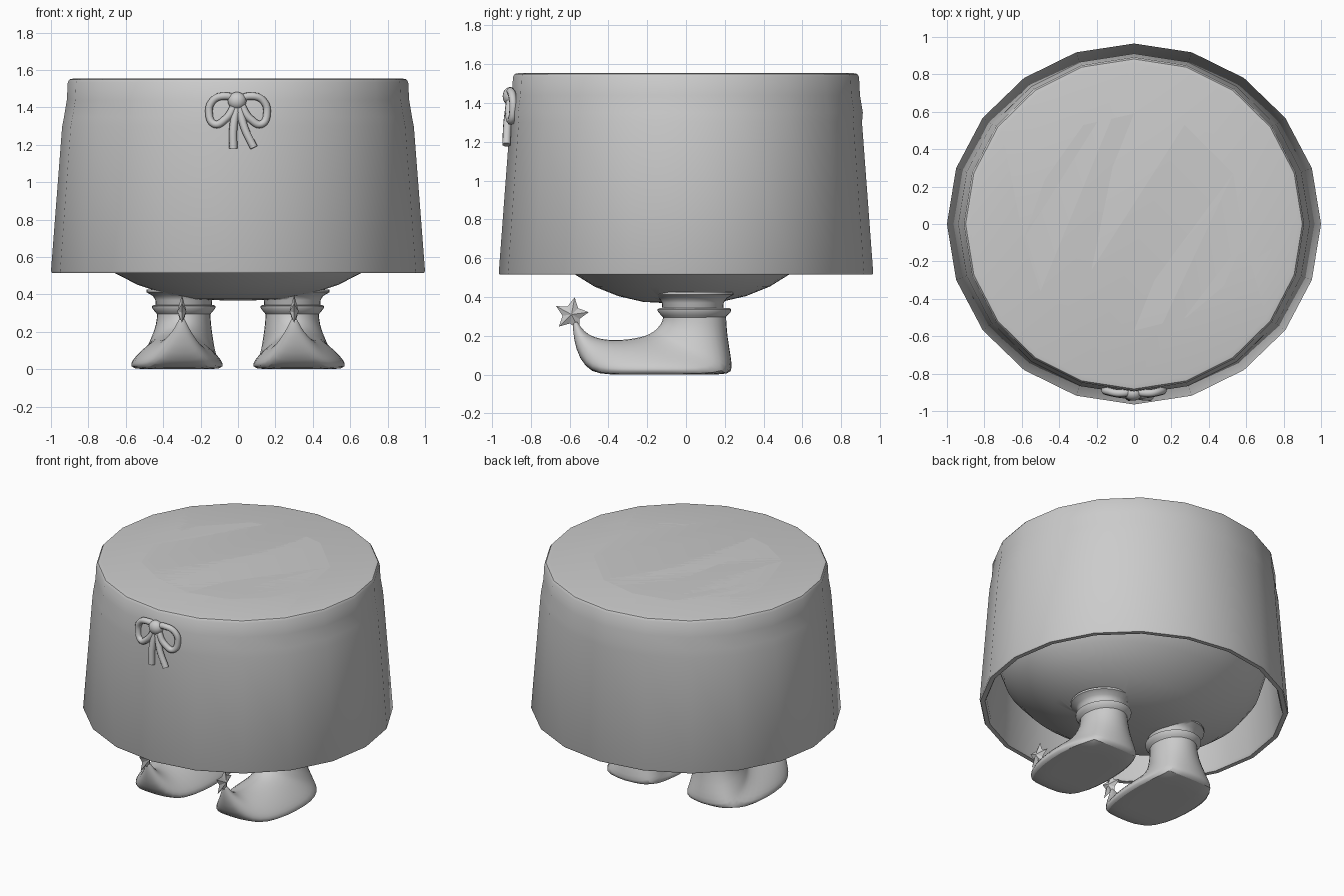
import bpy, bmesh, math
from mathutils import Vector

if "Cube" in bpy.data.objects:
    bpy.data.objects.remove(bpy.data.objects["Cube"])

grey = bpy.data.materials.new("plain_grey")
grey.diffuse_color = (0.6, 0.6, 0.6, 1)
grey.use_nodes = True
grey.node_tree.nodes["Principled BSDF"].inputs["Base Color"].default_value = grey.diffuse_color


def finish(name, bm, angle=50):
    bmesh.ops.recalc_face_normals(bm, faces=bm.faces)
    me = bpy.data.meshes.new(name)
    bm.to_mesh(me)
    bm.free()
    ob = bpy.data.objects.new(name, me)
    bpy.context.collection.objects.link(ob)
    me.materials.append(grey)
    smooth(ob, angle)
    return ob


def smooth(ob, angle):
    bpy.ops.object.select_all(action='DESELECT')
    ob.select_set(True)
    bpy.context.view_layer.objects.active = ob
    bpy.ops.object.shade_smooth_by_angle(angle=math.radians(angle))


def skin(bm, rings):
    """Join consecutive closed rings of points with quads."""
    rows = [[bm.verts.new(p) for p in r] for r in rings]
    n = len(rows[0])
    for a, b in zip(rows, rows[1:]):
        for i in range(n):
            j = (i + 1) % n
            bm.faces.new((a[i], a[j], b[j], b[i]))
    return rows


def oval(rx, ry, z, n, cx=0, cy=0):
    return [(cx + rx * math.sin(2 * math.pi * i / n),
             cy + ry * math.cos(2 * math.pi * i / n), z) for i in range(n)]


# Skirt: twenty-sided wall with thickness and a flat top round a wide opening
bm = bmesh.new()
profile = [(0.865, 1.51), (0.9, 1.3), (0.955, 0.535), (0.965, 0.515), (0.995, 0.515),
           (1.0, 0.525), (0.94, 1.3), (0.93, 1.35), (0.915, 1.44), (0.91, 1.535),
           (0.9, 1.55), (0.875, 1.555)]
rows = skin(bm, [oval(r, r * 0.965 if r > 0.93 else r * 0.98, z, 20) for r, z in profile])
half = [(0.27, 0.53), (0.53, 0.27), (0.59, -0.08), (0.5, -0.36), (0.28, -0.5)]
hole = [(0, 0.59)] + half + [(0, -0.57)] + [(-x, y) for x, y in reversed(half)]
hv = [bm.verts.new((x, y, 1.555)) for x, y in hole]
loop = [bm.edges.new((hv[i], hv[(i + 1) % 12])) for i in range(12)]
top = rows[-1]
loop += [bm.edges.get((top[i], top[(i + 1) % 20])) for i in range(20)]
bmesh.ops.bridge_loops(bm, edges=loop)
finish("skirt", bm, 40)

# Body: rounded bowl hidden by the skirt, capped for the leg union
bm = bmesh.new()
bowl = [(0.08, 0.07, 0.368), (0.25, 0.2, 0.375), (0.4, 0.33, 0.405), (0.54, 0.45, 0.453),
        (0.66, 0.55, 0.515), (0.77, 0.67, 0.6), (0.85, 0.77, 0.71), (0.885, 0.83, 0.85),
        (0.89, 0.85, 1.0), (0.88, 0.84, 1.15), (0.83, 0.8, 1.33), (0.75, 0.73, 1.46),
        (0.65, 0.64, 1.54)]
rows = skin(bm, [oval(a, b, z, 48, 0, -0.02) for a, b, z in bowl])
bm.faces.new(rows[0])
bm.faces.new(rows[-1])
body = finish("body", bm)

# Legs: short flared stubs merged into the bowl
for s in (-1, 1):
    bm = bmesh.new()
    rings = [(0.1, 0.325), (0.14, 0.328), (0.15, 0.345), (0.152, 0.37),
             (0.165, 0.392), (0.2, 0.412), (0.2, 0.425)]
    rows = skin(bm, [oval(r, r * 1.05, z, 32, s * 0.29, 0.035) for r, z in rings])
    bm.faces.new(rows[0])
    bm.faces.new(rows[-1])
    leg = finish("leg_helper", bm)
    mod = body.modifiers.new("join_leg", 'BOOLEAN')
    mod.operation, mod.solver, mod.object = 'UNION', 'EXACT', leg
    bpy.context.view_layer.objects.active = body
    bpy.ops.object.modifier_apply(modifier=mod.name)
    bpy.data.objects.remove(leg)
bm = bmesh.new()
bm.from_mesh(body.data)
# Open the bowl at the top and sink the stubs so they read as hollow from inside
bmesh.ops.delete(bm, geom=[f for f in bm.faces if f.calc_center_median().z > 1.535], context='FACES')
bmesh.ops.delete(bm, geom=[f for f in bm.faces if 0.415 < f.calc_center_median().z < 0.43
                           and f.normal.z > 0.9], context='FACES')
bm.to_mesh(body.data)
bm.free()
smooth(body, 60)

# Boots: slanted sections given as instep point, sole point, half width, sole squareness
sections = [((-0.12, 0.31), (0.21, 0.31), 0.145, 0, 0), ((-0.125, 0.275), (0.215, 0.2), 0.15, 0.1, 0),
            ((-0.145, 0.25), (0.235, 0.09), 0.175, 0.3, 0.01), ((-0.16, 0.237), (0.24, 0.03), 0.19, 0.45, 0.015),
            ((-0.175, 0.225), (0.23, 0.0), 0.205, 0.6, 0.02), ((-0.21, 0.205), (0.1, 0), 0.235, 1, 0.035),
            ((-0.27, 0.19), (-0.05, 0), 0.253, 1, 0.037), ((-0.35, 0.18), (-0.25, 0), 0.245, 1, 0.035),
            ((-0.42, 0.184), (-0.4, 0), 0.205, 1, 0.03), ((-0.465, 0.194), (-0.49, 0.01), 0.15, 0.7, 0.02),
            ((-0.505, 0.21), (-0.55, 0.08), 0.09, 0.3, 0.015), ((-0.54, 0.24), (-0.58, 0.18), 0.04, 0, 0.01),
            ((-0.565, 0.285), (-0.585, 0.275), 0.012, 0, 0.01)]
square = [(0, 0), (0.28, 0.07), (0.55, 0.25), (0.76, 0.47), (0.9, 0.66),
          (1, 0.84), (0.98, 1), (0.5, 1), (0, 1)]
for s, side in ((-1, "left"), (1, "right")):
    rings = []
    for (y0, z0), (y1, z1), w, f, dx in sections:
        pts = []
        for i, (qx, qt) in enumerate(square):
            a = math.pi * i / 8
            x = w * ((1 - f) * math.sin(a) + f * qx)
            t = (1 - f) * (1 - math.cos(a)) / 2 + f * qt
            pts.append((x, y0 + (y1 - y0) * t, z0 + (z1 - z0) * t))
        pts += [(-x, y, z) for x, y, z in reversed(pts[1:-1])]
        rings.append([(s * (0.29 + dx + x), y, z) for x, y, z in pts])
    bm = bmesh.new()
    rows = skin(bm, rings)
    bm.faces.new(rows[-1])
    boot = finish(side + "_boot", bm)
    sub = boot.modifiers.new("soften", 'SUBSURF')
    sub.levels = sub.render_levels = 1

    # Flared cuff
    bm = bmesh.new()
    cuff = [(0.143, 0.295), (0.152, 0.305), (0.168, 0.325), (0.17, 0.337), (0.16, 0.343), (0.14, 0.338)]
    skin(bm, [oval(r, r * 1.12, z, 32, s * 0.29, 0.043) for r, z in cuff])
    finish(side + "_boot_cuff", bm)

    # Five-pointed star on the toe, domed to a thick centre
    bm = bmesh.new()
    rim = []
    for i in range(10):
        r, a = (0.09 if i % 2 == 0 else 0.047), 2 * math.pi * i / 10 + 0.18
        rim.append(bm.verts.new((s * 0.3, -0.59 + r * math.sin(a), 0.31 + r * math.cos(a))))
    for d in (-0.024, 0.024):
        mid = bm.verts.new((s * 0.3 + d, -0.59, 0.31))
        for i in range(10):
            bm.faces.new((rim[i], rim[(i + 1) % 10], mid))
    finish(side + "_toe_star", bm, 20)


# Bow: tube loops and tails around a round knot
def tube(name, pts, radius, cyclic=False):
    cu = bpy.data.curves.new(name, 'CURVE')
    cu.dimensions = '3D'
    cu.bevel_depth, cu.bevel_resolution, cu.resolution_u = radius, 2, 6
    cu.use_fill_caps = True
    sp = cu.splines.new('BEZIER')
    sp.bezier_points.add(len(pts) - 1)
    for b, p in zip(sp.bezier_points, pts):
        b.co = Vector(p)
        b.handle_left_type = b.handle_right_type = 'AUTO'
    sp.use_cyclic_u = cyclic
    cu.materials.append(grey)
    ob = bpy.data.objects.new(name, cu)
    bpy.context.collection.objects.link(ob)


for s, side in ((-1, "left"), (1, "right")):
    tube(side + "_bow_loop", [(s * x, y, z) for x, y, z in
         [(0.02, -0.9, 1.44), (0.08, -0.905, 1.46), (0.135, -0.895, 1.435), (0.155, -0.89, 1.375),
          (0.125, -0.9, 1.31), (0.07, -0.91, 1.335), (0.03, -0.91, 1.39)]], 0.021, True)
tube("left_bow_tail", [(-0.005, -0.905, 1.41), (-0.025, -0.92, 1.29), (-0.025, -0.925, 1.18)], 0.022)
tube("right_bow_tail", [(0.005, -0.905, 1.41), (0.035, -0.92, 1.29), (0.085, -0.925, 1.185)], 0.022)
bm = bmesh.new()
bmesh.ops.create_uvsphere(bm, u_segments=16, v_segments=10, radius=0.05)
for v in bm.verts:
    v.co = Vector((v.co.x - 0.005, v.co.y * 0.8 - 0.905, v.co.z * 0.95 + 1.435))
finish("bow_knot", bm)
